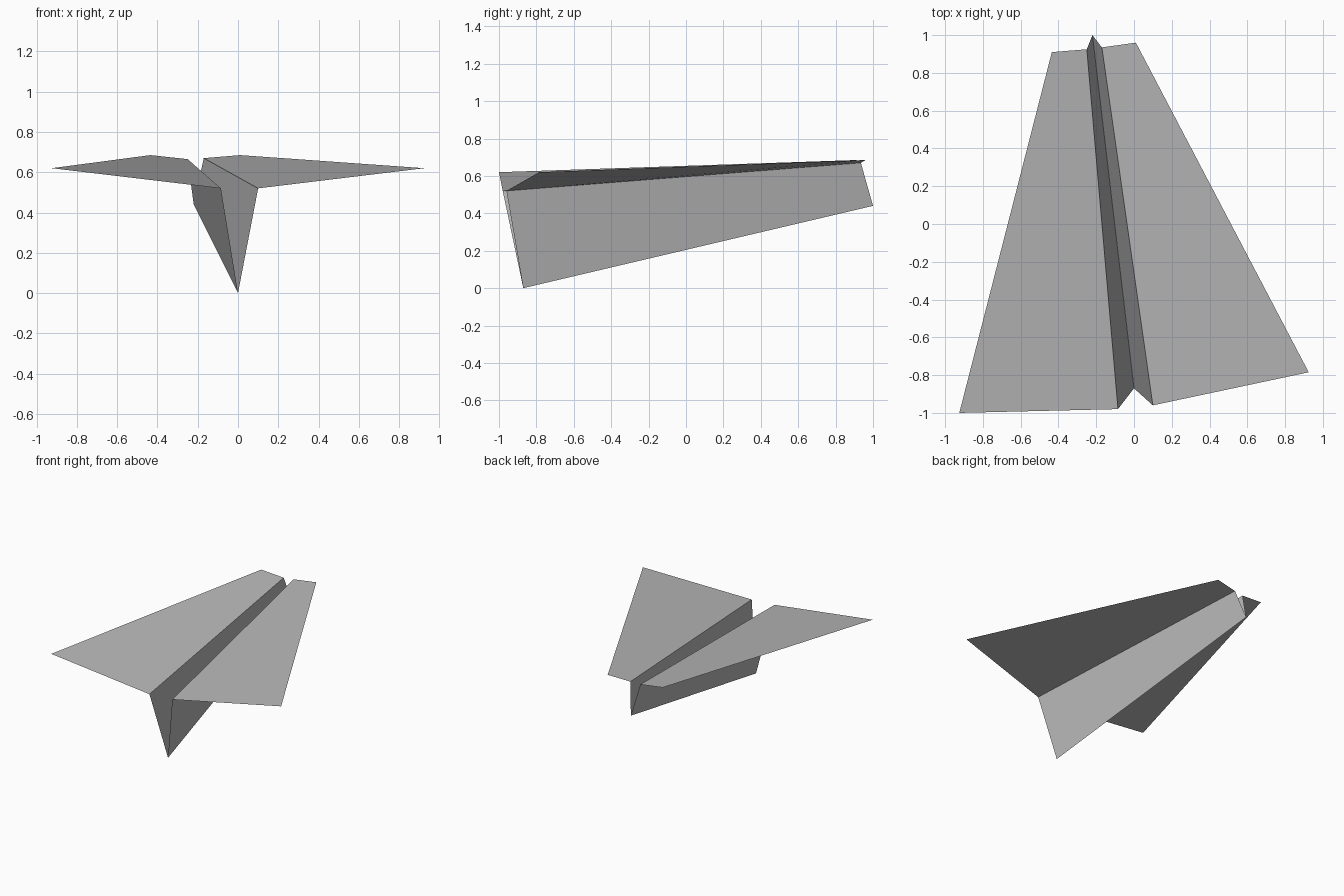
import bpy
from mathutils import Vector

cube = bpy.data.objects.get("Cube")
if cube:
    bpy.data.objects.remove(cube, do_unlink=True)

# Plain grey paper
GREY = (0.48, 0.48, 0.48, 1.0)
paper = bpy.data.materials.new("grey_paper")
paper.use_nodes = True
paper.diffuse_color = GREY
paper.node_tree.nodes["Principled BSDF"].inputs["Base Color"].default_value = GREY


def sheet(name, line_a, line_b):
    """Flat paper panel between two creases, each given front to back, facing up."""
    corners = [Vector(p) for p in (line_a[0], line_b[0], line_b[1], line_a[1])]
    normal = (corners[2] - corners[0]).cross(corners[3] - corners[1])
    if normal.z < 0:
        corners.reverse()
    mesh = bpy.data.meshes.new(name)
    mesh.from_pydata(corners, [], [(0, 1, 2, 3)])
    mesh.materials.append(paper)
    obj = bpy.data.objects.new(name, mesh)
    bpy.context.collection.objects.link(obj)


# Crease and edge lines, front point then back point
keel = ((0, -0.87, 0), (-0.22, 1.0, 0.44))
folds = {
    "left": ((0.10, -0.96, 0.52), (-0.17, 0.935, 0.67)),
    "right": ((-0.085, -0.98, 0.52), (-0.25, 0.925, 0.665)),
}
wing_edges = {
    "left": ((0.925, -0.785, 0.62), (0.01, 0.96, 0.685)),
    "right": ((-0.925, -1.0, 0.62), (-0.435, 0.91, 0.685)),
}

# Each side has a body panel rising from the keel and a wing folded outward
for side in folds:
    sheet(side + "_body_panel", keel, folds[side])
    sheet(side + "_wing", folds[side], wing_edges[side])
